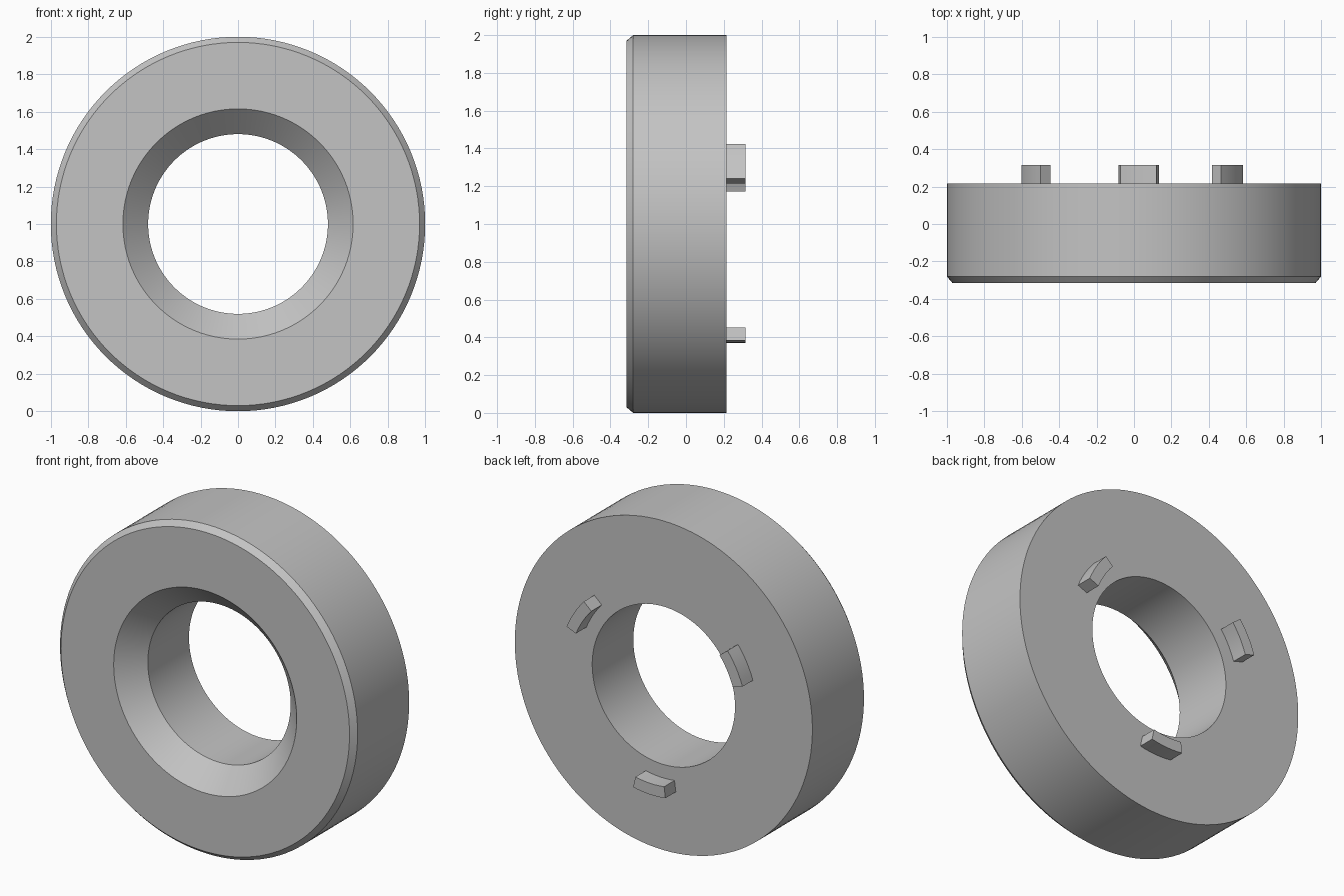
import bpy
import bmesh
from math import cos, sin, radians, tau

cube = bpy.data.objects.get("Cube")
if cube:
    bpy.data.objects.remove(cube, do_unlink=True)

# Single grey material
grey = bpy.data.materials.new("light_grey")
grey.use_nodes = True
colour = (0.55, 0.55, 0.55, 1)
grey.diffuse_color = colour
grey.node_tree.nodes["Principled BSDF"].inputs["Base Color"].default_value = colour

BACK, TAB_END = 0.215, 0.315


def lathe(name, profile, start, sweep, steps):
    """Sweep a closed (radius, y) profile about the ring's axis."""
    closed = abs(sweep - tau) < 1e-6
    bm = bmesh.new()
    rows = []
    for i in range(steps if closed else steps + 1):
        a = start + sweep * i / steps
        rows.append([bm.verts.new((r * cos(a), y, 1 + r * sin(a)))
                     for r, y in profile])
    n = len(profile)
    for i in range(steps):
        p, q = rows[i], rows[(i + 1) % len(rows)]
        for j in range(n):
            k = (j + 1) % n
            bm.faces.new((p[j], p[k], q[k], q[j]))
    if not closed:
        bm.faces.new(rows[0])
        bm.faces.new(rows[-1])
    bmesh.ops.recalc_face_normals(bm, faces=bm.faces)
    mesh = bpy.data.meshes.new(name)
    bm.to_mesh(mesh)
    bm.free()
    mesh.materials.append(grey)
    obj = bpy.data.objects.new(name, mesh)
    bpy.context.collection.objects.link(obj)
    bpy.ops.object.select_all(action='DESELECT')
    obj.select_set(True)
    bpy.context.view_layer.objects.active = obj
    bpy.ops.object.shade_smooth_by_angle(angle=radians(30))
    return obj


# Ring with chamfered front rim and countersunk bore
lathe("ring_body",
      [(0.615, -0.315), (0.97, -0.315), (1.0, -0.28),
       (1.0, BACK), (0.48, BACK), (0.48, -0.18)],
      0, tau, 128)

# Three curved locating tabs on the back
tab = [(0.562, BACK - 0.01), (0.63, BACK - 0.01),
       (0.63, TAB_END), (0.562, TAB_END)]
for i, name in enumerate(("left_tab", "right_tab", "lower_tab")):
    lathe(name, tab, radians(32.4 + 120 * i - 9.9), radians(19.8), 6)
